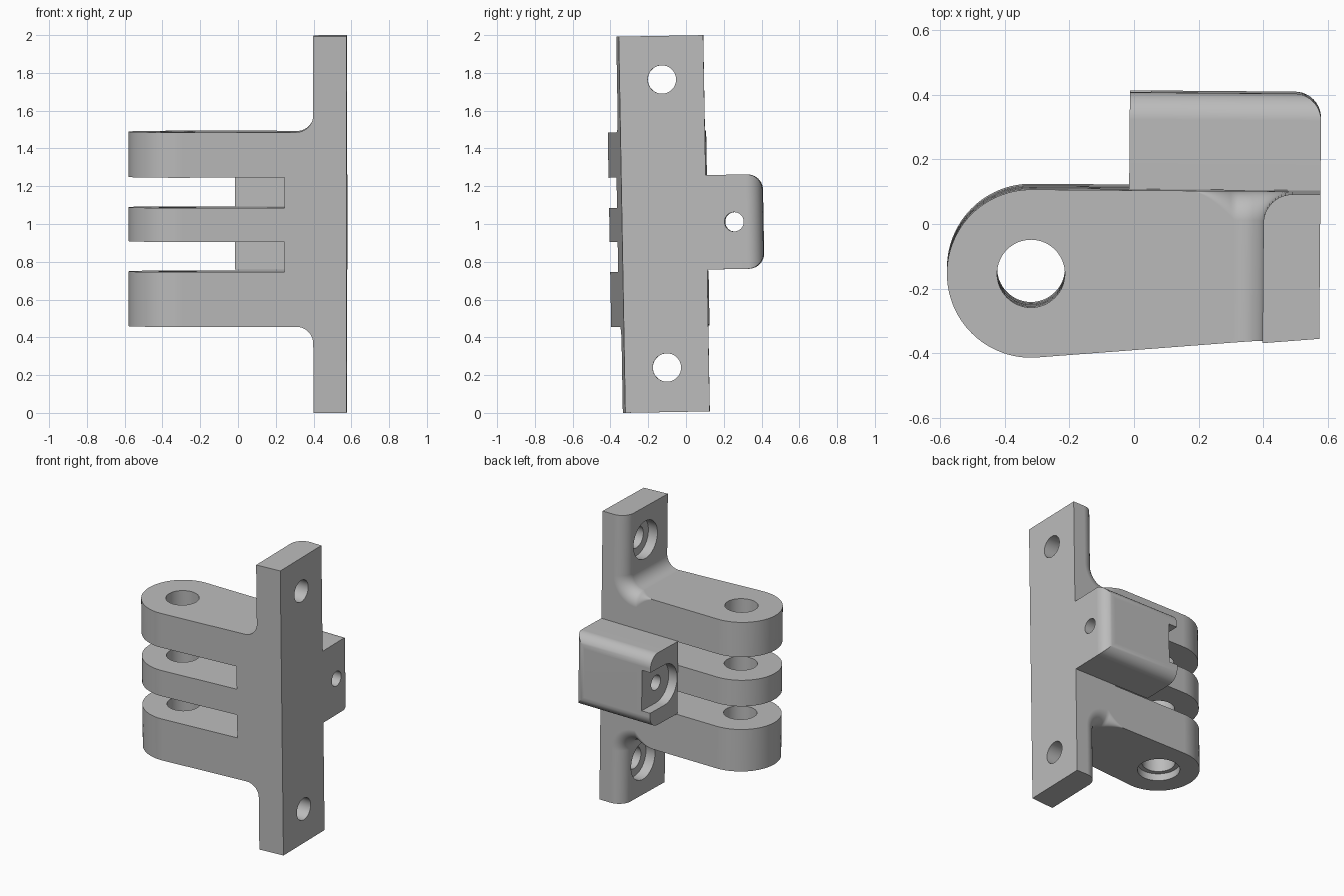
import bpy, bmesh, math
from mathutils import Matrix, Vector

cube = bpy.data.objects.get("Cube")
if cube:
    bpy.data.objects.remove(cube, do_unlink=True)

BACK = 0.1175            # plane of the bracket's back
SIDE = 0.578             # outer face of the plate
PLATE = 0.402            # inner face of the plate
LUG_TOP, LUG_BOTTOM = 1.49, 0.46
FILLET = 0.09
PIN = (-0.317, -0.143)   # hinge pin position


def make_object(name, bm):
    bmesh.ops.recalc_face_normals(bm, faces=bm.faces)
    mesh = bpy.data.meshes.new(name)
    bm.to_mesh(mesh)
    bm.free()
    obj = bpy.data.objects.new(name, mesh)
    bpy.context.collection.objects.link(obj)
    return obj


def loft(name, rings):
    """Skin a list of closed rings and cap both ends."""
    bm = bmesh.new()
    loops = [[bm.verts.new(p) for p in ring] for ring in rings]
    n = len(loops[0])
    for a, b in zip(loops, loops[1:]):
        for i in range(n):
            j = (i + 1) % n
            bm.faces.new((a[i], a[j], b[j], b[i]))
    bm.faces.new(loops[0])
    bm.faces.new(loops[-1])
    return make_object(name, bm)


def prism(name, pts, axis, lo, hi):
    """Extrude a 2D outline along the given axis (0, 1 or 2)."""
    def place(p, h):
        v = list(p)
        v.insert(axis, h)
        return v
    return loft(name, [[place(p, h) for p in pts] for h in (lo, hi)])


def arc(centre, r, start, end, steps=16):
    angles = [math.radians(start + (end - start) * i / steps) for i in range(steps + 1)]
    return [(centre[0] + r * math.cos(a), centre[1] + r * math.sin(a)) for a in angles]


def drill(name, centre, r, axis, lo, hi):
    return prism(name, arc(centre, r, 0, 360, 64)[:-1], axis, lo, hi)


def combine(target, tool, operation):
    mod = target.modifiers.new(tool.name, 'BOOLEAN')
    mod.operation, mod.object, mod.solver = operation, tool, 'EXACT'
    bpy.ops.object.select_all(action='DESELECT')
    bpy.context.view_layer.objects.active = target
    target.select_set(True)
    bpy.ops.object.modifier_apply(modifier=mod.name)
    bpy.data.objects.remove(tool, do_unlink=True)


def rounding_cutter(edge_z, s):
    """Rounds the plate's back edge, follows the fillet and fades out on the lug."""
    zc = edge_z + s * FILLET
    xc = PLATE - FILLET
    path = [((PLATE, 1 + s * 1.1), (-1, 0), FILLET)]
    for i in range(17):
        a = math.radians(90 * i / 16)
        c, d = math.cos(a), math.sin(a)
        path.append(((xc + FILLET * c, zc - s * FILLET * d), (-c, s * d), FILLET))
    for i in range(1, 13):
        t = 1 - i / 12
        path.append(((xc - 0.14 * (1 - t), edge_z), (0, s), max(0.001, FILLET * t ** 1.7)))
    rings, eps = [], 0.02
    for (x, z), (nx, nz), r in path:
        section = [(-r, BACK + eps), (eps, BACK + eps), (eps, BACK - r)]
        section += arc((-r, BACK - r), r, 0, 90, 12)
        rings.append([(x + nx * u, y, z + nz * u) for u, y in section])
    return loft("edge_rounding", rings)


# Plan outline: rounded hinge end, tapering front, flat back
tilt = 4.8
plan = arc(PIN, BACK - PIN[1], 90, 270 + tilt, 64)
run = SIDE - plan[-1][0]
plan += [(SIDE, plan[-1][1] + run * math.tan(math.radians(tilt))), (SIDE, BACK)]
bracket = prism("hinge_bracket", plan, 2, -0.1, 2.1)

# Front outline: tall plate, three lugs and filleted corners
PZ0, PZ1 = 0.004, 1.996
front = [(SIDE, PZ0), (SIDE, PZ1), (PLATE, PZ1)]
front += arc((PLATE - FILLET, LUG_TOP + FILLET), FILLET, 0, -90)
front += [(-1, LUG_TOP)]
for high, low in ((1.25, 1.09), (0.91, 0.75)):
    front += [(-1, high), (0.25, high), (0.25, low), (-1, low)]
front += [(-1, LUG_BOTTOM)]
front += arc((PLATE - FILLET, LUG_BOTTOM - FILLET), FILLET, 90, 0)
front += [(PLATE, PZ0)]
combine(bracket, prism("front_outline", front, 1, -1, 1), 'INTERSECT')

# Rounded back edges of the plate above and below the lugs
combine(bracket, rounding_cutter(LUG_TOP, 1), 'DIFFERENCE')
combine(bracket, rounding_cutter(LUG_BOTTOM, -1), 'DIFFERENCE')

# Back block with three rounded edges
BLOCK_X, BLOCK_Z, BLOCK_BACK = -0.015, 1.005, 0.416
bm = bmesh.new()
bmesh.ops.create_cube(bm, size=1)
lo = Vector((BLOCK_X, BACK - 0.001, BLOCK_Z - 0.25))
hi = Vector((SIDE, BLOCK_BACK, BLOCK_Z + 0.25))
for v in bm.verts:
    v.co = Vector(hi[i] if v.co[i] > 0 else lo[i] for i in range(3))
rim = [e for e in bm.edges
       if all(v.co.y > 0.4 for v in e.verts) and any(v.co.x > 0.5 for v in e.verts)]
bmesh.ops.bevel(bm, geom=rim, offset=0.083, segments=10, profile=0.5, affect='EDGES')
combine(bracket, make_object("back_block", bm), 'UNION')

# Nut slot and cross hole in the back block
hole = (0.264, BLOCK_Z)
slot = arc(hole, 0.14, 90, 270, 32)
slot += [(0.6, BLOCK_Z - 0.14), (0.6, BLOCK_Z + 0.14)]
combine(bracket, prism("nut_slot", slot, 0, -0.2, BLOCK_X + 0.065), 'DIFFERENCE')
combine(bracket, drill("cross_hole", hole, 0.051, 0, -0.3, 0.8), 'DIFFERENCE')

# Hinge pin hole with a recess underneath
combine(bracket, drill("pin_hole", PIN, 0.105, 2, 0.2, 1.8), 'DIFFERENCE')
combine(bracket, drill("pin_recess", PIN, 0.135, 2, 0.2, LUG_BOTTOM + 0.05), 'DIFFERENCE')

# Counterbored screw holes in the plate
for z in (0.24, 1.765):
    centre = (-0.105, z)
    combine(bracket, drill("screw_hole", centre, 0.075, 0, 0.3, 0.8), 'DIFFERENCE')
    combine(bracket, drill("screw_recess", centre, 0.13, 0, 0.33, PLATE + 0.07), 'DIFFERENCE')

# The whole bracket leans very slightly
lean = Matrix.Rotation(math.radians(-0.45), 4, 'Z') @ Matrix.Rotation(math.radians(1), 4, 'X')
centre = Matrix.Translation((0, 0, 1))
bracket.data.transform(centre @ lean @ centre.inverted())
corners = [v.co for v in bracket.data.vertices]
shift = [-(min(c[i] for c in corners) + max(c[i] for c in corners)) / 2 for i in range(2)]
bracket.data.transform(Matrix.Translation((*shift, -min(c.z for c in corners))))

# Grey plastic
mat = bpy.data.materials.new("grey_plastic")
mat.use_nodes = True
colour = (0.5, 0.5, 0.5, 1)
mat.diffuse_color = colour
mat.node_tree.nodes["Principled BSDF"].inputs["Base Color"].default_value = colour
bracket.data.materials.clear()
bracket.data.materials.append(mat)

bpy.ops.object.select_all(action='DESELECT')
bpy.context.view_layer.objects.active = bracket
bracket.select_set(True)
bpy.ops.object.shade_smooth_by_angle(angle=math.radians(30))
weighted = bracket.modifiers.new("flat_face_normals", 'WEIGHTED_NORMAL')
weighted.keep_sharp = True
